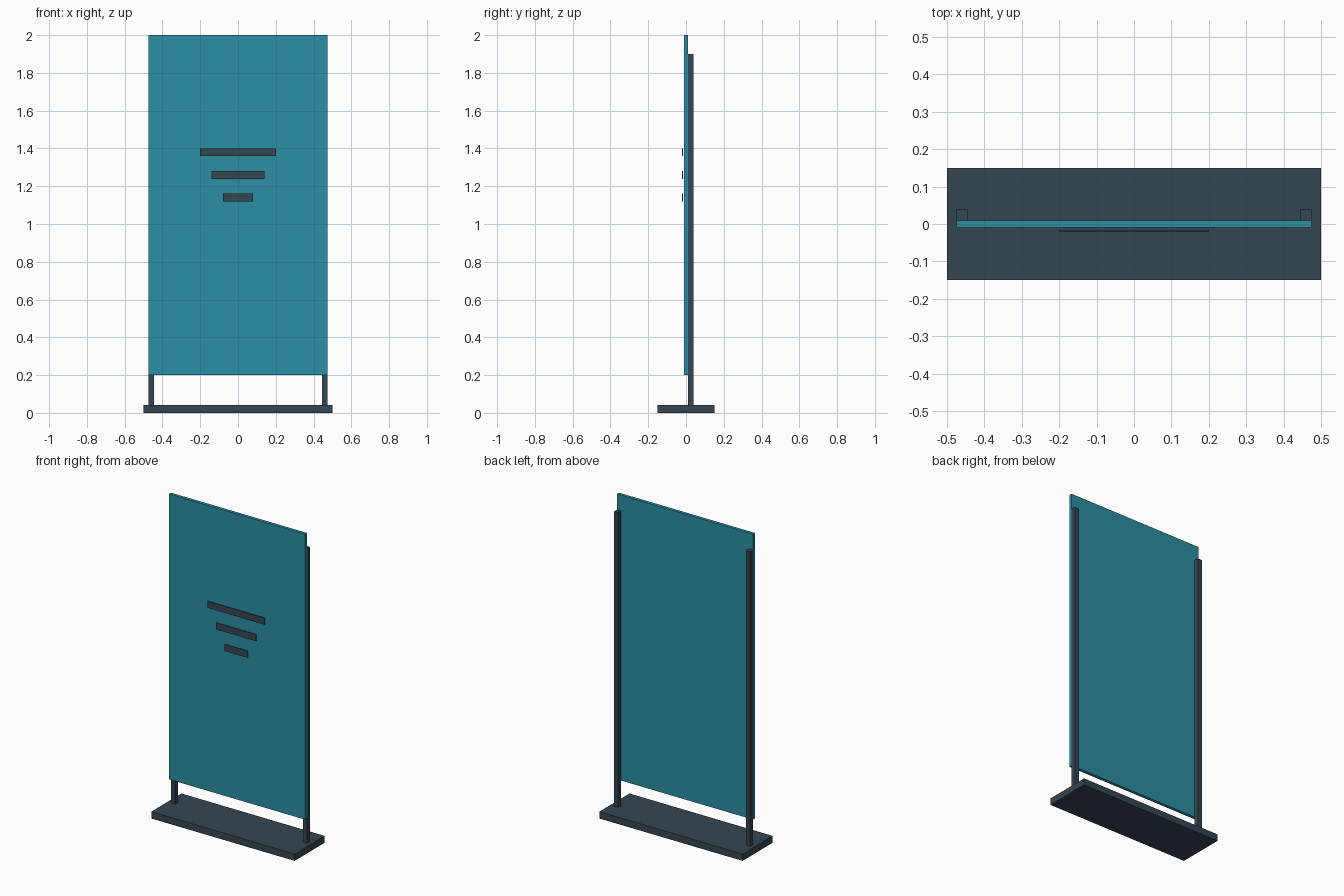
import bpy

if "Cube" in bpy.data.objects:
    bpy.data.objects.remove(bpy.data.objects["Cube"])


def material(name, color):
    m = bpy.data.materials.new(name)
    m.diffuse_color = color
    m.use_nodes = True
    m.node_tree.nodes["Principled BSDF"].inputs["Base Color"].default_value = m.diffuse_color
    return m


SLATE = material("slate", (0.036, 0.061, 0.084, 1))
TEAL = material("teal", (0.024, 0.275, 0.365, 1))


def box(name, lo, hi, mat):
    """Box spanning two opposite corners."""
    center = [(a + b) / 2 for a, b in zip(lo, hi)]
    bpy.ops.mesh.primitive_cube_add(size=1, location=center)
    ob = bpy.context.object
    ob.name = name
    ob.scale = [b - a for a, b in zip(lo, hi)]
    bpy.ops.object.transform_apply(location=False, rotation=False, scale=True)
    ob.data.materials.append(mat)
    return ob


# Floor plate
box("base_plate", (-0.5, -0.15, 0), (0.5, 0.15, 0.043), SLATE)

# Display panel
box("panel", (-0.475, -0.01, 0.2), (0.475, 0.01, 2.0), TEAL)

# Square posts behind the panel
for side, x in (("left", -0.46), ("right", 0.46)):
    box(side + "_post", (x - 0.015, 0.01, 0.04), (x + 0.015, 0.04, 1.9), SLATE)

# Raised bars on the front, narrowing downwards
for name, width, z in (("top", 0.4, 1.38), ("middle", 0.28, 1.26), ("bottom", 0.16, 1.14)):
    box(name + "_bar", (-width / 2, -0.02, z - 0.021), (width / 2, -0.016, z + 0.021), SLATE)
